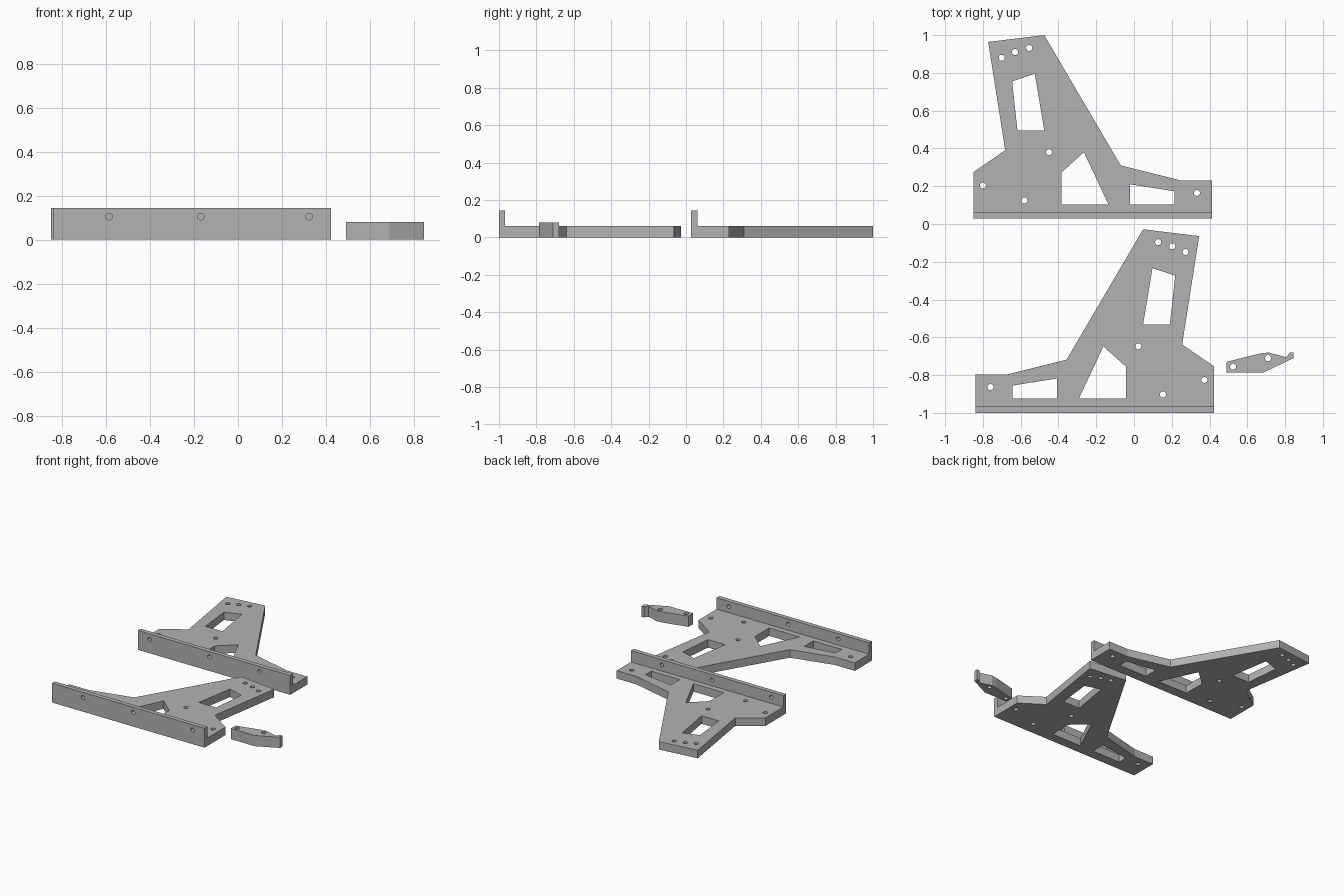
import bpy
import bmesh
import math
from mathutils import Matrix, Vector

cube = bpy.data.objects.get("Cube")
if cube:
    bpy.data.objects.remove(cube, do_unlink=True)

grey = bpy.data.materials.new("plain grey")
grey.use_nodes = True
colour = (0.45, 0.45, 0.45, 1)
grey.diffuse_color = colour
grey.node_tree.nodes["Principled BSDF"].inputs["Base Color"].default_value = colour


def circle(x, y, r, sides=24):
    return [(x + r * math.cos(math.tau * i / sides),
             y + r * math.sin(math.tau * i / sides)) for i in range(sides)]


def slab(name, outline, windows, holes, radius, thickness, matrix=Matrix()):
    """Extruded flat profile from z = 0 to thickness, with cut-outs and round holes."""
    curve = bpy.data.curves.new(name + "_profile", "CURVE")
    curve.dimensions = "2D"
    curve.fill_mode = "BOTH"
    curve.extrude = thickness / 2
    for loop in [outline, *windows, *(circle(x, y, radius) for x, y in holes)]:
        spline = curve.splines.new("POLY")
        spline.points.add(len(loop) - 1)
        for point, (x, y) in zip(spline.points, loop):
            point.co = (x, y, 0, 1)
        spline.use_cyclic_u = True
    helper = bpy.data.objects.new(name + "_profile", curve)
    bpy.context.collection.objects.link(helper)
    graph = bpy.context.evaluated_depsgraph_get()
    mesh = bpy.data.meshes.new_from_object(helper.evaluated_get(graph))
    bpy.data.objects.remove(helper, do_unlink=True)
    bpy.data.curves.remove(curve)

    # Weld the caps to the walls and move the slab into place
    bm = bmesh.new()
    bm.from_mesh(mesh)
    bmesh.ops.remove_doubles(bm, verts=bm.verts, dist=0.0001)
    bm.transform(matrix @ Matrix.Translation((0, 0, thickness / 2)))
    bmesh.ops.recalc_face_normals(bm, faces=bm.faces)
    for face in bm.faces:
        face.smooth = False
    bm.to_mesh(mesh)
    bm.free()
    mesh.name = name
    mesh.materials.clear()
    mesh.materials.append(grey)
    obj = bpy.data.objects.new(name, mesh)
    bpy.context.collection.objects.link(obj)
    return obj


# Bracket dimensions
LEFT, RIGHT, FRONT = -0.85, 0.413, 0.028
LIP, PLATE, HEIGHT = 0.033, 0.06, 0.145
inner = FRONT + LIP

plate_outline = [(LEFT, inner), (RIGHT, inner), (RIGHT, 0.23), (0.25, 0.23),
                 (-0.07, 0.31), (-0.475, 1.0), (-0.772, 0.964),
                 (-0.682, 0.39), (LEFT, 0.275)]
plate_windows = [
    [(-0.645, 0.755), (-0.525, 0.795), (-0.475, 0.495), (-0.617, 0.495)],
    [(-0.385, 0.103), (-0.135, 0.103), (-0.265, 0.38), (-0.385, 0.272)],
    [(-0.02, 0.103), (0.215, 0.103), (0.215, 0.173), (-0.02, 0.21)],
]
plate_holes = [(-0.70, 0.88), (-0.63, 0.91), (-0.555, 0.932), (-0.45, 0.38),
               (-0.80, 0.203), (-0.58, 0.125), (0.333, 0.165)]
lip_outline = [(LEFT, 0), (RIGHT, 0), (RIGHT, HEIGHT), (LEFT, HEIGHT)]
lip_holes = [(x, 0.105) for x in (-0.75, -0.258, 0.158)]

# The lip profile is drawn flat, then stood upright
upright = Matrix.Translation((0, inner, 0)) @ Matrix.Rotation(math.pi / 2, 4, "X")
mirrored = (Matrix.Translation((-0.427, FRONT * -1 - 1 + 2 * FRONT - FRONT * 1 - FRONT, 0))
            @ Matrix.Scale(-1, 4, Vector((1, 0, 0))))

# Two mirrored brackets, each a plate with an upright lip
for side, place in (("back", Matrix()), ("front", mirrored)):
    slab(side + "_bracket_plate", plate_outline, plate_windows, plate_holes,
         0.016, PLATE, place)
    slab(side + "_bracket_lip", lip_outline, [], lip_holes,
         0.015, LIP, place @ upright)

# Small loose lever with a hooked tip
lever_outline = [(0.49, -0.785), (0.688, -0.785), (0.845, -0.71), (0.845, -0.68),
                 (0.825, -0.68), (0.806, -0.706), (0.712, -0.68),
                 (0.665, -0.686), (0.49, -0.73)]
slab("lever", lever_outline, [], [(0.525, -0.755), (0.71, -0.71)], 0.016, 0.08)
